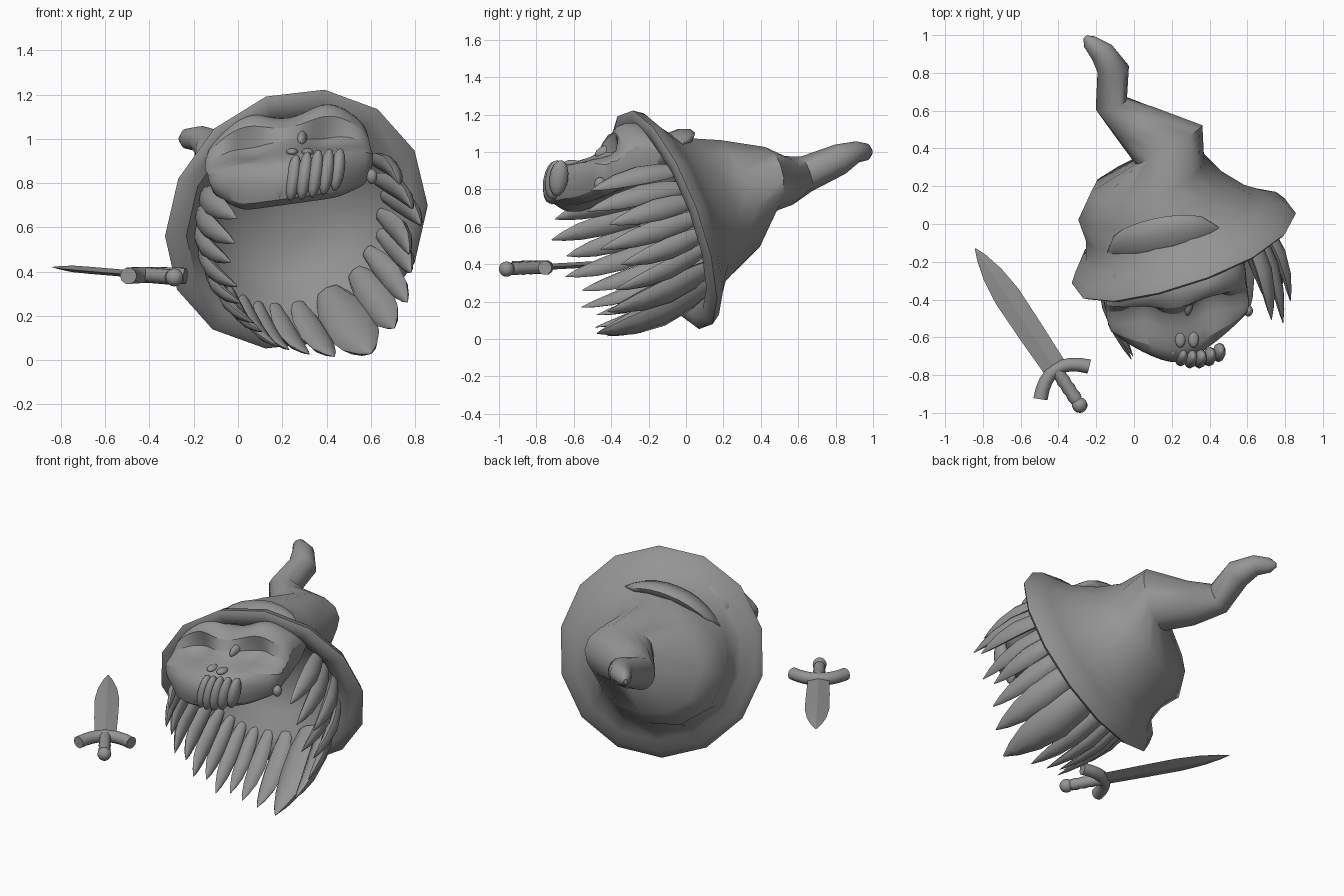
import bpy, bmesh, math
from mathutils import Vector, Matrix

if "Cube" in bpy.data.objects:
    bpy.data.objects.remove(bpy.data.objects["Cube"])

grey = bpy.data.materials.new("clay_grey")
grey.diffuse_color = (0.3, 0.3, 0.3, 1)
grey.use_nodes = True
grey.node_tree.nodes["Principled BSDF"].inputs["Base Color"].default_value = grey.diffuse_color

# Hat frame: axis runs from the brim opening back to the crown
AXIS = Vector((-0.28, 0.90, 0.336)).normalized()
CENTRE = Vector((0.255, -0.10, 0.64))


def frame(n):
    n = Vector(n).normalized()
    u = (Vector((1, 0, 0)) - n * n.x).normalized()
    v = u.cross(n)
    return u, (v if v.z > 0 else -v)


U, V = frame(AXIS)


def radial(deg):
    a = math.radians(deg)
    return U * math.cos(a) + V * math.sin(a)


def finish(name, bm, angle=40, subsurf=0):
    bmesh.ops.recalc_face_normals(bm, faces=bm.faces[:])
    me = bpy.data.meshes.new(name)
    bm.to_mesh(me)
    bm.free()
    me.materials.append(grey)
    ob = bpy.data.objects.new(name, me)
    bpy.context.scene.collection.objects.link(ob)
    if subsurf:
        mod = ob.modifiers.new("smooth", 'SUBSURF')
        mod.levels = mod.render_levels = subsurf
    bpy.ops.object.select_all(action='DESELECT')
    ob.select_set(True)
    bpy.context.view_layer.objects.active = ob
    bpy.ops.object.shade_smooth_by_angle(angle=math.radians(angle))
    return ob


def loft(name, rings, angle=40, subsurf=0):
    """Skin a list of equally long closed rings and cap both ends."""
    bm = bmesh.new()
    vs = [[bm.verts.new(p) for p in r] for r in rings]
    n = len(rings[0])
    for a, b in zip(vs, vs[1:]):
        for i in range(n):
            j = (i + 1) % n
            bm.faces.new((a[i], a[j], b[j], b[i]))
    bm.faces.new(vs[0])
    bm.faces.new(vs[-1])
    return finish(name, bm, angle, subsurf)


def ellipse(c, u, v, ru, rv, n):
    return [Vector(c) + u * ru * math.cos(2 * math.pi * i / n)
            + v * rv * math.sin(2 * math.pi * i / n) for i in range(n)]


def ellipsoid(name, loc, size, rot=(0, 0, 0), seg=14):
    bm = bmesh.new()
    bmesh.ops.create_uvsphere(bm, u_segments=seg, v_segments=8, radius=1)
    m = Matrix.Translation(loc)
    for k, ax in zip(reversed(rot), "ZYX"):
        m = m @ Matrix.Rotation(math.radians(k), 4, ax)
    bm.transform(m @ Matrix.Diagonal((*size, 1)))
    return finish(name, bm, 60)


# Hat: hollow inside, flat-fronted brim, crown leaning left, then the bent tip
SIDES = 14
profile = [(0.25, 0.02, 0, 0), (0.23, 0.22, 0, 0), (0.15, 0.36, 0, 0), (0.03, 0.45, 0, 0),
           (-0.025, 0.53, 0, 0), (-0.025, 0.60, 0, 0), (-0.008, 0.625, 0, 0),
           (0.045, 0.59, 0, 0), (0.09, 0.515, 0, 0), (0.156, 0.43, 0.06, 0),
           (0.28, 0.37, 0.13, 0.06), (0.41, 0.318, 0.07, 0.08)]
rings = []
for t, r, bulge, dent in profile:
    ring = ellipse(CENTRE + AXIS * t, U, V, r, r, SIDES)
    for i, p in enumerate(ring):
        deg = 360 * i / SIDES
        left = max(0, math.cos(math.radians(deg - 165))) ** 2
        low = max(0, math.cos(math.radians(deg - 195))) ** 2
        right = max(0, math.cos(math.radians(deg - 10))) ** 2
        p = p + radial(deg) * (bulge * low - dent * right)
        if r > 0.5:     # brim sweeps forwards on the left
            p = p - AXIS * 0.05 * left
        ring[i] = p
    rings.append(ring)
bends = [((0.185, 0.42, 0.85), (-0.5, 0.85, 0.1), 0.205, 0.18),
         ((0.01, 0.53, 0.845), (-0.7, 0.7, 0.12), 0.13, 0.135),
         ((-0.12, 0.635, 0.88), (-0.35, 0.9, 0.3), 0.088, 0.10),
         ((-0.11, 0.82, 0.96), (-0.2, 0.9, 0.35), 0.085, 0.085),
         ((-0.17, 0.91, 1.0), (-0.6, 0.8, 0.1), 0.065, 0.058),
         ((-0.235, 0.965, 1.0), (-0.7, 0.7, 0), 0.04, 0.045),
         ((-0.26, 0.99, 1.0), (-0.7, 0.7, 0), 0.012, 0.015)]
for c, n, ru, rv in bends:
    u, v = frame(n)
    rings.append(ellipse(c, u, v, ru, rv, SIDES))
loft("hat", rings, 45)

# Fold wrapping across the upper front of the crown
fold = []
for i in range(11):
    s = -1 + i / 5
    out = radial(100 - 46 * s)
    k = max(0.05, math.sqrt(1 - s * s))
    c = CENTRE + AXIS * (0.14 + 0.06 * k) + out * (0.43 + 0.02 * max(0, -s) - 0.045 * k)
    fold.append(ellipse(c, AXIS, out, 0.11 * k, 0.05 * k, 10))
loft("hat_fold", fold, 60)


# Face: closed loops running across the head, brow to jaw and back inside
def face_point(s, row):
    x0, y0, z0, hw, sag, power = row
    x = x0 + hw * s
    y = y0 + sag * abs(s) ** power + 0.14 * hw * s
    z = z0 + 0.05 * s
    return Vector((x, y, z))


face_rows = [(0.24, -0.10, 0.98, 0.35, 0.0, 2), (0.23, -0.26, 1.09, 0.36, 0.04, 2),
             (0.22, -0.36, 1.10, 0.37, 0.05, 2), (0.22, -0.46, 1.05, 0.385, 0.08, 2),
             (0.22, -0.47, 0.99, 0.39, 0.08, 2), (0.23, -0.56, 0.96, 0.39, 0.08, 2),
             (0.24, -0.68, 0.925, 0.39, 0.18, 1.5), (0.24, -0.745, 0.86, 0.385, 0.24, 1.5),
             (0.24, -0.73, 0.71, 0.37, 0.24, 1.6), (0.23, -0.62, 0.69, 0.35, 0.18, 1.6),
             (0.23, -0.42, 0.77, 0.34, 0.08, 2), (0.24, -0.15, 0.86, 0.33, 0.0, 2)]
COLS = 17
face_rings = []
for c in range(COLS):
    s = -1 + 2 * c / (COLS - 1)
    ring = []
    for k, row in enumerate(face_rows):
        p = face_point(s, row)
        lobe = math.exp(-((abs(s) - 0.45) / 0.24) ** 2)
        edge = max(0, abs(s) - 0.6) / 0.4
        if k in (1, 2, 3):      # paired brow lumps, lower at the temples
            p.z += 0.045 * lobe - 0.10 * edge ** 2
        if k in (4, 5):         # sunken eye sockets
            p.y += (0.11 if k == 4 else 0.06) * lobe
            p.z -= 0.03 * lobe + 0.07 * edge
        if k in (6, 7):         # cheeks sit lower than the lip
            p.z -= 0.03 * edge
        if k in (8, 9):         # jaw line rises at both ends
            p.z += (0.11 if s < 0 else 0.05) * edge
        ring.append(p)
    face_rings.append(ring)
loft("face", face_rings, 50, 1)

# Nose bridge, nostrils and cheek knob
ellipsoid("nose_bridge", (0.29, -0.43, 1.0), (0.022, 0.06, 0.035), (20, 0, -8))
for dx in (-0.035, 0.035):
    ellipsoid("nostril", (0.28 + dx, -0.61, 0.94), (0.028, 0.045, 0.018))
ellipsoid("cheek_knob", (0.605, -0.46, 0.83), (0.025, 0.03, 0.035))

# Upper teeth curving round the lip
for i in range(6):
    s = (i - 2.5) / 2.5
    ellipsoid("tooth", (0.325 + 0.125 * s, -0.715 + 0.035 * s * s, 0.838 + 0.022 * s),
              (0.034, 0.05, 0.112 - 0.014 * s * s), (-8, 8, 0), 10)


# Hair: plump pointed locks hanging from inside the brim
def lock(angle, length, width, spread=0.0, radius=0.45, lift=0.0):
    out = radial(angle)
    side = radial(angle + 90)
    root = CENTRE + AXIS * 0.05 + out * radius
    path = (-AXIS + out * spread + Vector((0, 0, lift))).normalized()
    rs = []
    for t, w in ((0, 0.55), (0.2, 0.9), (0.45, 1.0), (0.7, 0.78), (0.88, 0.42), (1, 0.04)):
        bow = out * 0.035 * math.sin(math.pi * t)
        rs.append(ellipse(root + path * length * t + bow, side, out,
                          width * w * 0.5, width * w * 0.28, 8))
    loft("hair_lock", rs, 60)


# right side, left side, then the long bottom locks
for i, ang in enumerate((31, 18, 6, -6, -18, -31)):
    lock(ang, 0.50 + 0.07 * (i % 2), 0.12, 0.05 * (i % 3 - 1), 0.44 - 0.02 * (i % 2),
         0.15 - 0.04 * i)
for i, ang in enumerate((160, 172, 184, 196, 208, 219, 229, 239, 249)):
    lock(ang, 0.52 + 0.05 * (i % 2), 0.12 - 0.004 * i, 0.0, 0.44, 0.12 - 0.025 * i)
for ang, ln, w in ((-46, 0.63, 0.17), (-66, 0.69, 0.24), (-86, 0.60, 0.13), (-100, 0.56, 0.10)):
    lock(ang, ln, w, 0.0, 0.44, -0.06)

# Dagger: blade, curved guard, grip and pommel
tip, base = Vector((-0.84, -0.13, 0.42)), Vector((-0.42, -0.76, 0.385))
along = (tip - base).normalized()
across = Vector((along.y, -along.x, 0)).normalized()
up = across.cross(along)
blade = []
for t, w in ((0, 0.064), (0.3, 0.07), (0.6, 0.072), (0.78, 0.056), (0.92, 0.028), (1, 0.003)):
    blade.append(ellipse(base.lerp(tip, t), across, up, w, 0.016 * min(1, w / 0.06), 4))
loft("dagger_blade", blade, 25)

guard = []
for i in range(9):
    s = -1 + i / 4
    c = base + across * 0.155 * s - along * (0.012 + 0.085 * s * s)
    d = (across - along * 1.1 * s).normalized()
    guard.append(ellipse(c, d.cross(up), up, 0.034 + 0.004 * abs(s), 0.038, 10))
loft("dagger_guard", guard, 45)

grip = []
for i in range(9):
    r = 0.033 + 0.004 * (i % 2)
    grip.append(ellipse(base - along * (0.01 + 0.20 * i / 8), across, up, r, r, 10))
loft("dagger_grip", grip, 60)
ellipsoid("dagger_pommel", base - along * 0.24, (0.041, 0.041, 0.041))
